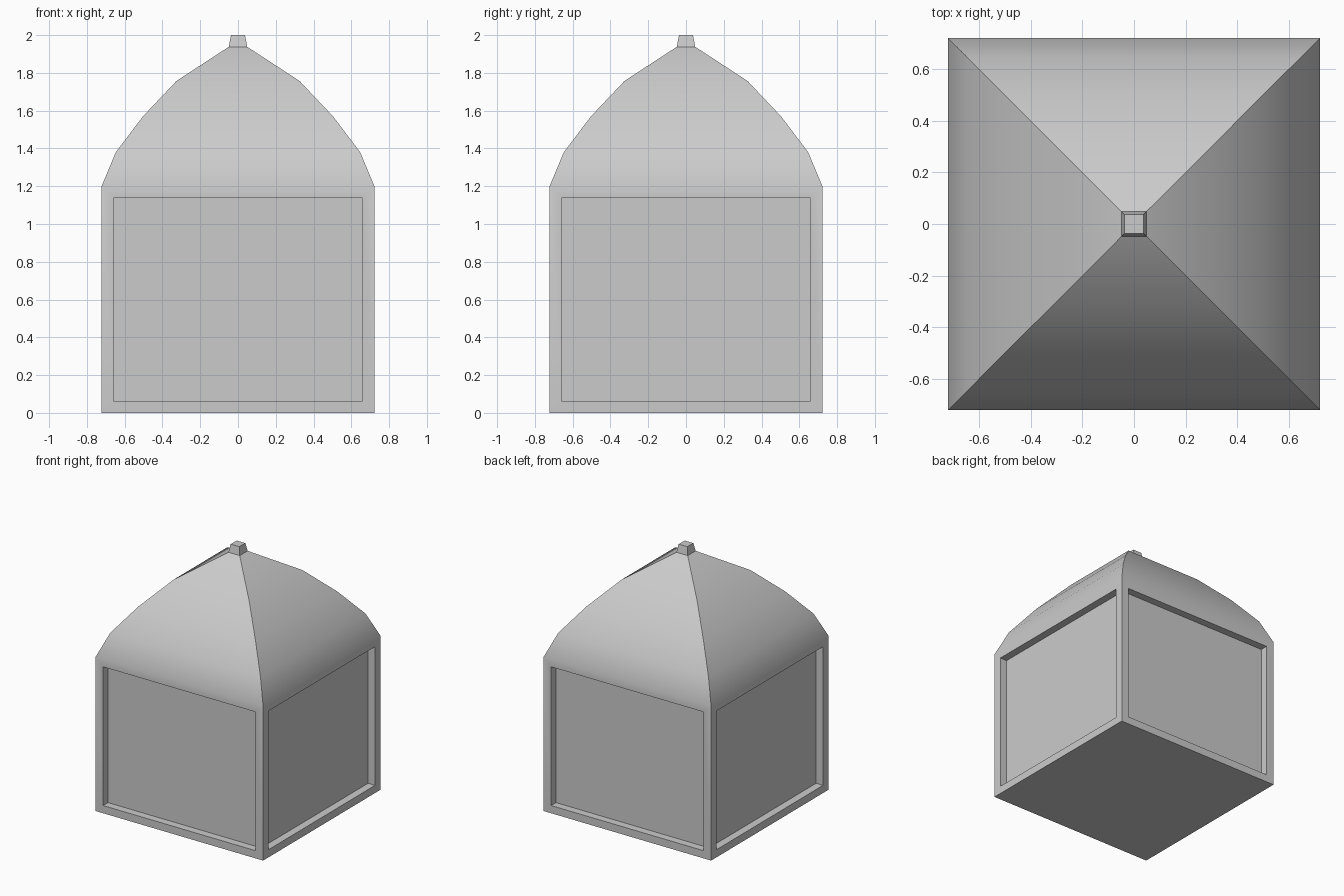
import bpy, bmesh, math

if "Cube" in bpy.data.objects:
    bpy.data.objects.remove(bpy.data.objects["Cube"])


def square_loft(bm, profile):
    """Stack square rings (half width, height); returns side faces per band."""
    corners = [(-1, -1), (1, -1), (1, 1), (-1, 1)]
    rings = [[bm.verts.new((sx * h, sy * h, z)) for sx, sy in corners] for h, z in profile]
    bands = []
    for lo, hi in zip(rings, rings[1:]):
        bands.append([bm.faces.new((lo[i], lo[(i + 1) % 4], hi[(i + 1) % 4], hi[i]))
                      for i in range(4)])
    bm.faces.new(rings[0][::-1])
    bm.faces.new(rings[-1])
    return bands


def finish(bm, name):
    bm.normal_update()
    mesh = bpy.data.meshes.new(name)
    bm.to_mesh(mesh)
    bm.free()
    obj = bpy.data.objects.new(name, mesh)
    bpy.context.collection.objects.link(obj)
    bpy.ops.object.select_all(action='DESELECT')
    obj.select_set(True)
    bpy.context.view_layer.objects.active = obj
    bpy.ops.object.shade_smooth_by_angle(angle=math.radians(30))
    return obj


# Square body with curved pavilion roof
bm = bmesh.new()
bands = square_loft(bm, [(0.722, 0), (0.722, 1.2), (0.647, 1.38), (0.503, 1.57),
                         (0.326, 1.757), (0.046, 1.94)])
bm.normal_update()

# Recessed panel on each wall
walls = bands[0]
bmesh.ops.inset_individual(bm, faces=walls, thickness=0.066, use_even_offset=True)
for v in {v for f in walls for v in f.verts}:
    v.co.z = 0.06 if v.co.z < 0.6 else 1.14
for wall in walls:
    normal = wall.normal.copy()
    result = bmesh.ops.extrude_discrete_faces(bm, faces=[wall])
    bmesh.ops.translate(bm, verts=result["faces"][0].verts, vec=-0.06 * normal)
finish(bm, "domed_body")

# Small tapered finial
bm = bmesh.new()
square_loft(bm, [(0.049, 1.937), (0.037, 2.0)])
finish(bm, "finial")
